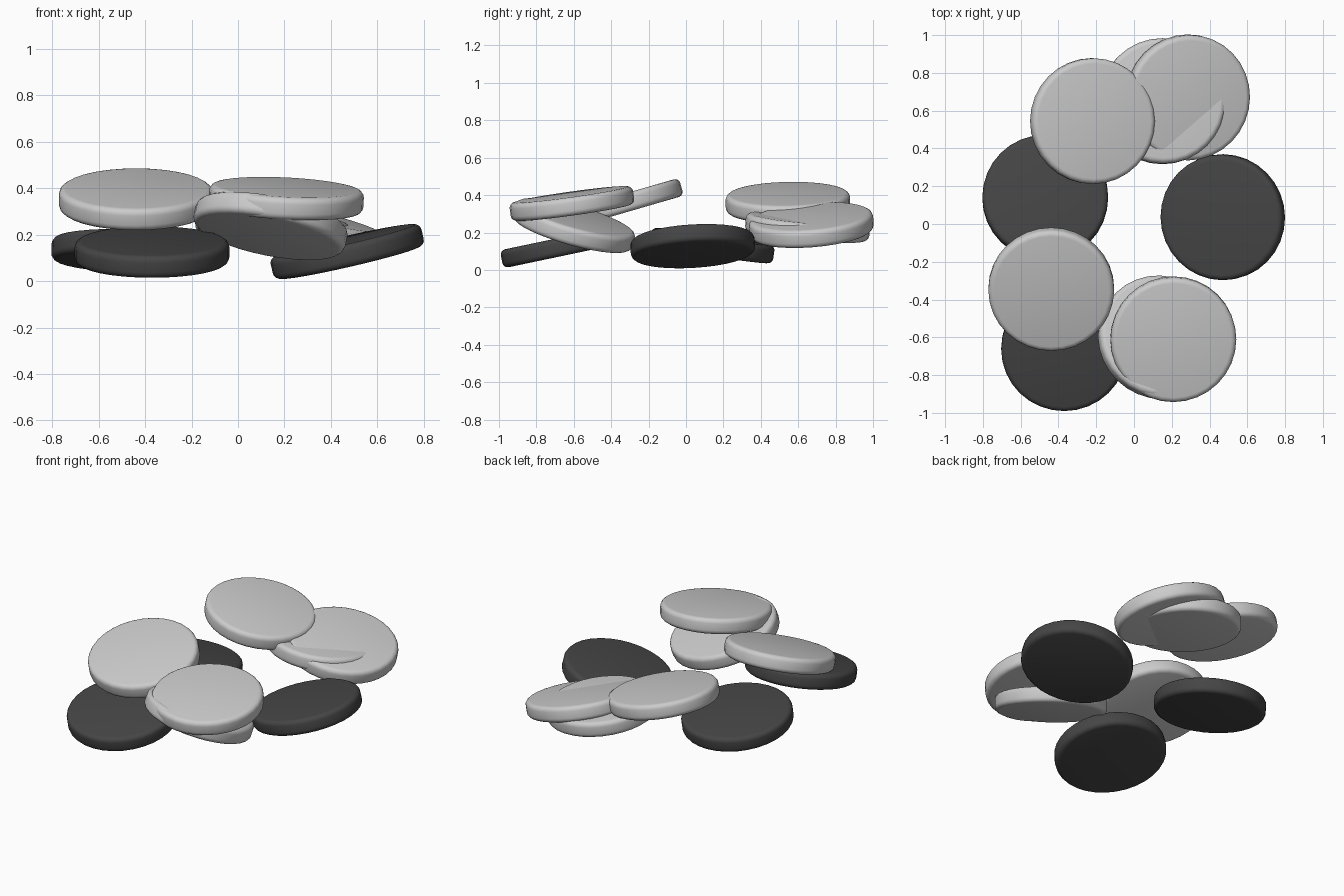
import bpy, bmesh
from mathutils import Vector, Matrix

if "Cube" in bpy.data.objects:
    bpy.data.objects.remove(bpy.data.objects["Cube"])

R, T, SIDES = 0.333, 0.098, 32

dark = bpy.data.materials.new("dark_grey")
dark.diffuse_color = (0.06, 0.06, 0.06, 1)
dark.use_nodes = True
dark.node_tree.nodes["Principled BSDF"].inputs["Base Color"].default_value = dark.diffuse_color

# name, centre (x, y, z), slope along x, slope along y, material
DISCS = [
    ("dark_disc_left",         (-0.47, 0.14, 0.13),   -0.03, -0.15, dark),
    ("dark_disc_front",        (-0.37, -0.66, 0.125),  0.00,  0.21, dark),
    ("dark_disc_right",        (0.47, 0.036, 0.127),   0.23,  0.06, dark),
    ("light_disc_back_left",   (-0.22, 0.545, 0.36),  -0.21,  0.02, None),
    ("light_disc_back_top",    (0.285, 0.67, 0.24),   -0.24,  0.08, None),
    ("light_disc_back_low",    (0.15, 0.65, 0.23),    -0.10, -0.08, None),
    ("light_disc_left",        (-0.438, -0.345, 0.352), 0.0,  0.29, None),
    ("light_disc_front_top",   (0.208, -0.61, 0.355), -0.05,  0.14, None),
    ("light_disc_front_low",   (0.14, -0.60, 0.237),  -0.20, -0.28, None),
]


def make_disc(name, centre, sx, sy, mat):
    # flat round counter with softened rims
    bm = bmesh.new()
    bmesh.ops.create_cone(bm, cap_ends=True, segments=SIDES,
                          radius1=R, radius2=R, depth=T)
    rims = [e for e in bm.edges
            if abs(e.verts[0].co.z - e.verts[1].co.z) < 1e-5]
    bmesh.ops.bevel(bm, geom=rims, offset=0.028, segments=4,
                    profile=0.5, affect='EDGES')
    # lean the disc so its top follows the given slopes
    normal = Vector((-sx, -sy, 1)).normalized()
    tilt = Vector((0, 0, 1)).rotation_difference(normal).to_matrix().to_4x4()
    mesh = bpy.data.meshes.new(name)
    bm.to_mesh(mesh)
    bm.free()
    obj = bpy.data.objects.new(name, mesh)
    obj.matrix_world = Matrix.Translation(centre) @ tilt
    bpy.context.collection.objects.link(obj)
    if mat:
        mesh.materials.append(mat)
    bpy.ops.object.select_all(action='DESELECT')
    obj.select_set(True)
    bpy.context.view_layer.objects.active = obj
    bpy.ops.object.shade_smooth_by_angle()


for disc in DISCS:
    make_disc(*disc)
